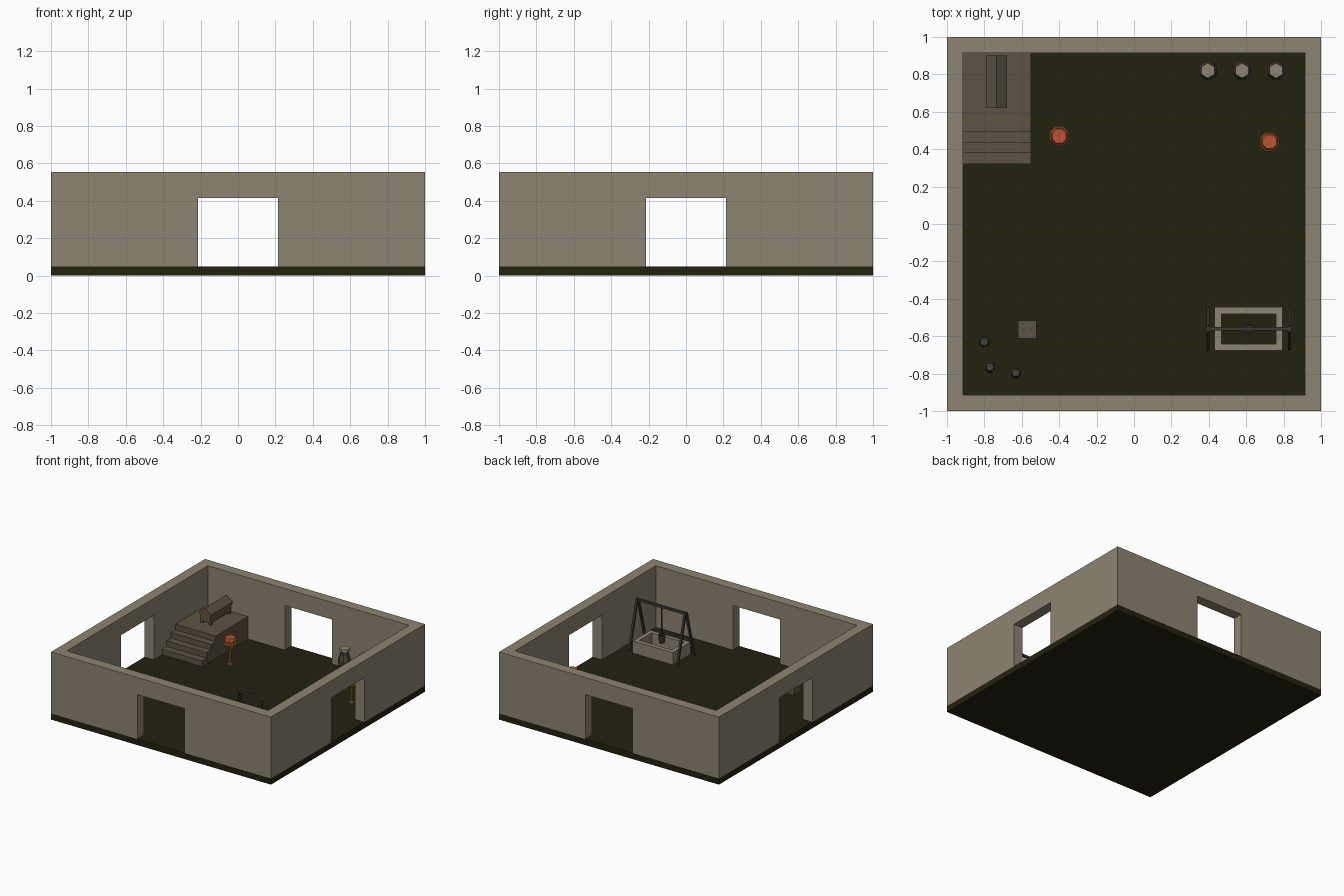
import bpy, bmesh, math
from mathutils import Vector

if "Cube" in bpy.data.objects:
    bpy.data.objects.remove(bpy.data.objects["Cube"])


def mat(name, rgb):
    m = bpy.data.materials.new(name)
    lin = [((c / 255 + 0.055) / 1.055) ** 2.4 if c > 10 else c / 255 / 12.92 for c in rgb]
    m.diffuse_color = (*lin, 1)
    m.use_nodes = True
    m.node_tree.nodes["Principled BSDF"].inputs["Base Color"].default_value = m.diffuse_color
    return m


STONE = mat("pale stone", (141, 133, 113))
FLOOR = mat("dark earth", (35, 33, 15))
BROWN = mat("brown stone", (92, 84, 67))
DARK = mat("dark wood", (62, 57, 48))
GOLD = mat("brass", (160, 120, 52))
EMBER = mat("ember orange", (186, 84, 52))
RED = mat("red trim", (150, 58, 36))
CLAY = mat("dark clay", (70, 66, 58))


def finish(name, bm, m):
    bmesh.ops.recalc_face_normals(bm, faces=bm.faces)
    me = bpy.data.meshes.new(name)
    bm.to_mesh(me)
    bm.free()
    me.materials.append(m)
    ob = bpy.data.objects.new(name, me)
    bpy.context.collection.objects.link(ob)
    return ob


def box(name, lo, hi, m):
    bm = bmesh.new()
    bmesh.ops.create_cube(bm, size=1)
    for v in bm.verts:
        v.co = [lo[i] + (v.co[i] + 0.5) * (hi[i] - lo[i]) for i in range(3)]
    return finish(name, bm, m)


def extrude(name, pts, axis, a, b, m):
    """Closed profile swept along x or y; pts are (other horizontal, z)."""
    bm = bmesh.new()
    f = bm.faces.new([bm.verts.new((a, p, z) if axis == 'x' else (p, a, z)) for p, z in pts])
    r = bmesh.ops.extrude_face_region(bm, geom=[f])
    d = Vector((b - a, 0, 0)) if axis == 'x' else Vector((0, b - a, 0))
    bmesh.ops.translate(bm, vec=d, verts=[g for g in r['geom'] if isinstance(g, bmesh.types.BMVert)])
    return finish(name, bm, m)


def lathe(name, x, y, prof, n, m):
    """Faceted turned shape from (radius, z) points, capped at both ends."""
    bm = bmesh.new()
    rings = [[bm.verts.new((x + r * math.cos(2 * math.pi * (i + .5) / n),
                            y + r * math.sin(2 * math.pi * (i + .5) / n), z))
              for i in range(n)] for r, z in prof]
    for a, b in zip(rings, rings[1:]):
        for i in range(n):
            j = (i + 1) % n
            bm.faces.new((a[i], a[j], b[j], b[i]))
    bm.faces.new(rings[0])
    bm.faces.new(rings[-1])
    return finish(name, bm, m)


def beam(name, p, q, w, m):
    p, q = Vector(p), Vector(q)
    bm = bmesh.new()
    bmesh.ops.create_cube(bm, size=1)
    rot = (q - p).to_track_quat('Z', 'X')
    for v in bm.verts:
        v.co = (p + q) / 2 + rot @ Vector((v.co.x * w, v.co.y * w, v.co.z * (q - p).length))
    return finish(name, bm, m)


def cut(ob, lo, hi):
    c = box("cutter", lo, hi, STONE)
    c.hide_render = True
    mod = ob.modifiers.new("cut", 'BOOLEAN')
    mod.operation, mod.object, mod.solver = 'DIFFERENCE', c, 'EXACT'
    me = bpy.data.meshes.new_from_object(ob.evaluated_get(bpy.context.evaluated_depsgraph_get()))
    ob.modifiers.clear()
    ob.data = me
    bpy.data.objects.remove(c)


G = 0.05  # ground level inside

# Floor and walls with four doorways
box("floor", (-1, -1, 0), (1, 1, G), FLOOR)
walls = box("walls", (-1, -1, G), (1, 1, 0.555), STONE)
cut(walls, (-.915, -.915, 0), (.915, .915, 1))
cut(walls, (-.215, -2, 0), (.215, 2, .415))
cut(walls, (-2, -.215, 0), (2, .215, .415))

# Raised platform with steps
pts = [(.915, G)]
for i, y in enumerate((.322, .38, .437, .495)):
    pts += [(y, G + .0463 * i), (y, G + .0463 * (i + 1))]
pts.append((.915, .235))
extrude("platform_steps", pts, 'x', -.915, -.55, BROWN)

# Pitched chest on the platform
for i, x in enumerate((-.782, -.708)):
    for j, y in enumerate((.63, .87)):
        box(f"chest_foot_{i}{j}", (x, y, .235), (x + .02, y + .02, .255), BROWN)
box("chest_body", (-.783, .627, .253), (-.687, .893, .305), BROWN)
box("chest_trim", (-.787, .623, .305), (-.683, .897, .317), RED)
extrude("chest_lid", [(-.79, .317), (-.68, .317), (-.68, .325), (-.735, .37), (-.79, .325)],
        'y', .62, .90, BROWN)

# Standing braziers
for i, (x, y) in enumerate(((-.40, .47), (.725, .44))):
    lathe(f"brazier_stand_{i}", x, y, [(.022, G), (.022, .06), (.012, .065), (.012, .18),
                                       (.03, .183), (.057, .23), (.053, .24), (.035, .24)], 8, GOLD)
    lathe(f"brazier_embers_{i}", x, y, [(.044, .238), (.048, .26), (.04, .278)], 8, EMBER)

# Row of tall lidded urns
for i, x in enumerate((.395, .578, .76)):
    lathe(f"urn_{i}", x, .82, [(.032, G), (.034, .07), (.05, .14), (.052, .17),
                               (.036, .215), (.034, .235)], 8, CLAY)
    lathe(f"urn_lid_{i}", x, .82, [(.036, .235), (.043, .25), (.04, .265)], 6, STONE)

# Well kerb
kerb = box("well_kerb", (.43, -.675, G), (.795, -.443, .15), STONE)
cut(kerb, (.467, -.642, 0), (.76, -.48, 1))

# Well frame, rope and bucket
for i, x in enumerate((.395, .832)):
    for s in (-1, 1):
        beam(f"frame_leg_{i}_{'back' if s > 0 else 'front'}", (x, -.56 + s * .108, G),
             (x, -.56 + s * .008, .44), .017, DARK)
beam("frame_crossbar", (.385, -.56, .437), (.845, -.56, .437), .018, DARK)
beam("well_rope", (.612, -.56, .2), (.612, -.56, .437), .006, DARK)
lathe("well_bucket", .612, -.56, [(.022, .14), (.028, .205), (.023, .205), (.02, .15)], 8, CLAY)

# Crate and small pots
box("crate", (-.62, -.613, G), (-.52, -.515, .15), BROWN)
for i, x in enumerate((-.59, -.55)):
    box(f"crate_peg_{i}", (x - .004, -.568, .15), (x + .004, -.56, .155), DARK)
for i, (x, y) in enumerate(((-.80, -.63), (-.77, -.765), (-.632, -.797))):
    lathe(f"small_pot_{i}", x, y, [(.018, G), (.03, .075), (.028, .095), (.017, .115), (.021, .125)], 8, CLAY)
